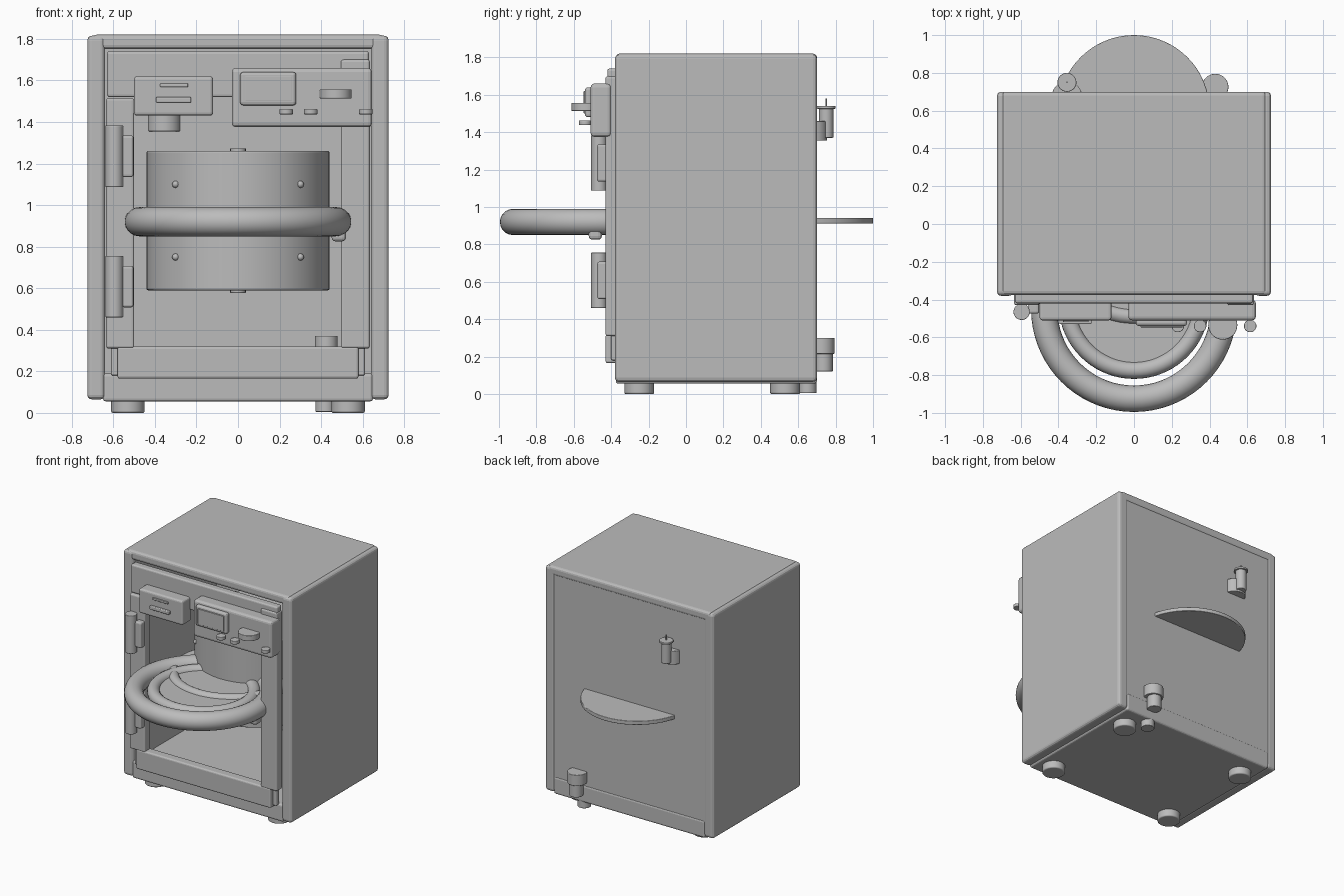
import bpy, math

grey = bpy.data.materials.new("plain_grey")
grey.diffuse_color = (0.5, 0.5, 0.5, 1)


def finish(name, bevel=0.0, smooth=False):
    ob = bpy.context.object
    ob.name = name
    ob.data.materials.append(grey)
    if smooth:
        bpy.ops.object.shade_smooth_by_angle(angle=math.radians(35))
    if bevel:
        m = ob.modifiers.new("bevel", 'BEVEL')
        m.width, m.segments, m.limit_method = bevel, 3, 'ANGLE'
    return ob


def box(name, x, y, z, bevel=0.012):
    """Bevelled box from (min, max) ranges."""
    bpy.ops.mesh.primitive_cube_add(size=1, location=[sum(r) / 2 for r in (x, y, z)])
    bpy.context.object.scale = [r[1] - r[0] for r in (x, y, z)]
    bpy.ops.object.transform_apply(location=False, rotation=False, scale=True)
    return finish(name, bevel)


def cyl(name, x, y, z, r, bevel=0.004, sides=48):
    """Upright cylinder, z is a (bottom, top) range."""
    bpy.ops.mesh.primitive_cylinder_add(vertices=sides, radius=r, depth=z[1] - z[0],
                                        location=(x, y, sum(z) / 2))
    return finish(name, bevel, True)


def ring(name, y, z, major, minor):
    bpy.ops.mesh.primitive_torus_add(major_segments=72, minor_segments=20, location=(0, y, z),
                                     major_radius=major, minor_radius=minor)
    return finish(name, 0, True)


def ball(name, x, y, z, r):
    bpy.ops.mesh.primitive_uv_sphere_add(segments=16, ring_count=10, radius=r, location=(x, y, z))
    return finish(name, 0, True)


# Cabinet shell, open at the front
for s, side in ((-1, "left"), (1, "right")):
    box(side + "_side", sorted((s * 0.64, s * 0.725)), (-0.38, 0.70), (0.065, 1.815), 0.022)
box("top_panel", (-0.70, 0.70), (-0.375, 0.70), (1.75, 1.82), 0.02)
box("bottom_panel", (-0.65, 0.65), (-0.375, 0.70), (0.055, 0.19), 0.015)
box("back_panel", (-0.70, 0.70), (0.65, 0.695), (0.08, 1.77), 0.01)

# Front frame
box("top_fascia", (-0.63, 0.63), (-0.42, -0.36), (1.52, 1.74))
box("left_pillar", (-0.635, -0.50), (-0.43, -0.36), (0.31, 1.515))
box("right_pillar", (0.495, 0.635), (-0.43, -0.36), (0.31, 1.70))
box("kick_backing", (-0.61, 0.61), (-0.40, -0.36), (0.18, 0.32), 0.008)
box("kick_plate", (-0.58, 0.58), (-0.43, -0.36), (0.165, 0.32))

# Detergent drawer with two grips
box("drawer", (-0.50, -0.12), (-0.51, -0.40), (1.43, 1.62), 0.015)
box("drawer_slot", (-0.375, -0.24), (-0.52, -0.50), (1.568, 1.585), 0.004)
box("drawer_grip", (-0.395, -0.225), (-0.53, -0.50), (1.493, 1.52), 0.006)

# Control panel, screen, knob and buttons
box("control_panel", (-0.03, 0.645), (-0.51, -0.40), (1.375, 1.66), 0.02)
box("screen_frame", (0.01, 0.28), (-0.54, -0.50), (1.48, 1.64), 0.015)
box("screen", (0.035, 0.258), (-0.547, -0.53), (1.50, 1.62), 0.003)
cyl("knob", 0.47, -0.535, (1.513, 1.557), 0.077)
for x in (0.232, 0.35, 0.615):
    cyl("button", x, -0.54, (1.437, 1.462), 0.033)

# Hinges with leaves
for z in (0.608, 1.235):
    cyl("hinge_pin", -0.595, -0.465, (z - 0.148, z + 0.148), 0.043)
    box("hinge_leaf", (-0.56, -0.503), (-0.475, -0.42), (z - 0.10, z + 0.10))

# Door rings, glass and handle
ring("door_ring", -0.45, 0.92, 0.475, 0.07)
ring("inner_ring", -0.42, 0.92, 0.355, 0.045)
ring("gasket", -0.08, 0.92, 0.41, 0.04)
cyl("door_glass", 0, -0.43, (0.905, 0.935), 0.36, 0.005, 64)
box("door_handle", (0.45, 0.52), (-0.52, -0.45), (0.825, 0.98), 0.02)

# Drum with bolts, and the drum back plate
cyl("drum", 0, 0.23, (0.59, 1.26), 0.44, 0.008, 72)
for x in (-0.30, 0.30):
    for z in (0.75, 1.10):
        ball("drum_bolt", x, 0.23 - math.sqrt(0.44 ** 2 - x * x), z, 0.017)
for z in (0.592, 1.258):
    cyl("drum_hub", 0, 0.23, (z - 0.015, z + 0.015), 0.038, 0.004, 16)
cyl("drum_back_plate", 0, 0.60, (0.912, 0.942), 0.40, 0.004, 64)

# Water inlet valve on the back
cyl("inlet_body", -0.355, 0.675, (1.355, 1.46), 0.08)
cyl("inlet_pipe", -0.355, 0.75, (1.37, 1.535), 0.038)
cyl("inlet_flange", -0.355, 0.75, (1.525, 1.54), 0.05, 0.003)
cyl("inlet_pin", -0.355, 0.75, (1.53, 1.58), 0.004, 0, 10)

# Drain pump and hose stub
cyl("pump_body", 0.43, 0.725, (0.215, 0.30), 0.07)
cyl("pump_neck", 0.43, 0.735, (0.12, 0.22), 0.05)
cyl("drain_stub", 0.42, 0.65, (0.005, 0.15), 0.048)
cyl("inner_pump", 0.425, 0.58, (0.18, 0.37), 0.055)

# Feet
for x in (-0.53, 0.53):
    for y in (-0.25, 0.53):
        cyl("foot", x, y, (0, 0.07), 0.08, 0.008)
